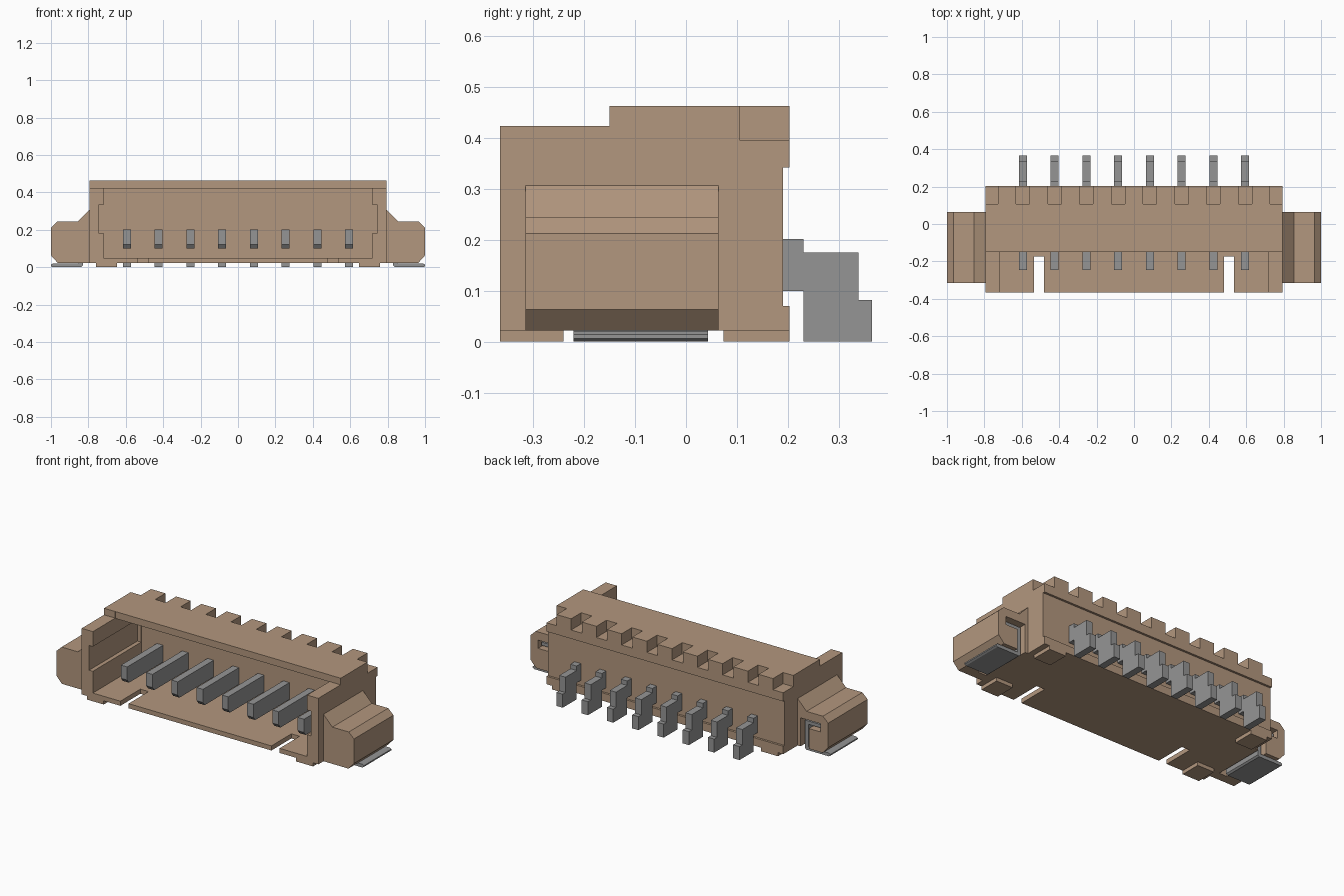
import bpy, bmesh

cube = bpy.data.objects.get("Cube")
if cube:
    bpy.data.objects.remove(cube, do_unlink=True)


def material(name, rgb):
    m = bpy.data.materials.new(name)
    m.use_nodes = True
    m.diffuse_color = (*rgb, 1)
    bsdf = m.node_tree.nodes["Principled BSDF"]
    bsdf.inputs["Base Color"].default_value = (*rgb, 1)
    bsdf.inputs["Roughness"].default_value = 0.6
    return m


TAN = material("tan plastic", (0.45, 0.31, 0.21))
METAL = material("grey metal", (0.30, 0.30, 0.30))


def prism(name, points, axis, lo, hi, mat):
    """Extrude a profile: (y, z) points along x, or (x, z) points along y."""
    bm = bmesh.new()
    rings = []
    for t in (lo, hi):
        rings.append([bm.verts.new((t, a, b) if axis == "x" else (a, t, b))
                      for a, b in points])
    n = len(points)
    bm.faces.new(rings[0])
    bm.faces.new(rings[1])
    for i in range(n):
        j = (i + 1) % n
        bm.faces.new((rings[0][i], rings[0][j], rings[1][j], rings[1][i]))
    bmesh.ops.recalc_face_normals(bm, faces=bm.faces)
    mesh = bpy.data.meshes.new(name)
    bm.to_mesh(mesh)
    bm.free()
    mesh.materials.append(mat)
    obj = bpy.data.objects.new(name, mesh)
    bpy.context.collection.objects.link(obj)
    return obj


def box(name, x0, x1, y0, y1, z0, z1, mat):
    return prism(name, [(y0, z0), (y1, z0), (y1, z1), (y0, z1)], "x", x0, x1, mat)


def cut(obj, cutter):
    """Subtract the cutter from the object and discard it."""
    mod = obj.modifiers.new("cut", "BOOLEAN")
    mod.operation = "DIFFERENCE"
    mod.solver = "EXACT"
    mod.object = cutter
    bpy.context.view_layer.objects.active = obj
    bpy.ops.object.modifier_apply(modifier=mod.name)
    bpy.data.objects.remove(cutter, do_unlink=True)


PINS = [-0.594 + i * 1.188 / 7 for i in range(8)]

# Housing: side profile with raised roof and recessed back
housing = prism("housing", [
    (-0.365, 0.022), (0.203, 0.022), (0.203, 0.07), (0.19, 0.07), (0.19, 0.342),
    (0.203, 0.342), (0.203, 0.463), (-0.15, 0.463), (-0.15, 0.423), (-0.365, 0.423),
], "x", -0.795, 0.795, TAN)

# Front cavity, open above ahead of the roof
cut(housing, prism("cavity_cutter", [
    (-0.5, 0.05), (0.1, 0.05), (0.1, 0.421), (-0.1495, 0.421), (-0.1495, 0.6),
    (-0.5, 0.6)], "x", -0.72, 0.72, TAN))

# Guide grooves in the side walls
cut(housing, box("groove_cutter", -0.745, 0.745, -0.5, 0.099, 0.182, 0.332, TAN))

# Floor slots
for s in (-1, 1):
    cut(housing, box("slot_cutter", s * 0.48, s * 0.535, -0.5, -0.173, -0.1, 0.1, TAN))

# Notches along the rear top edge, plus the two corners
for x in PINS:
    cut(housing, box("notch_cutter", x - 0.036, x + 0.036, 0.106, 0.3, 0.395, 0.6, TAN))
for s in (-1, 1):
    cut(housing, box("corner_cutter", s * 0.727, s * 0.9, 0.106, 0.3, 0.395, 0.6, TAN))

for s, side in ((1, "left"), (-1, "right")):
    # Standoff feet
    for end, y0, y1 in (("front", -0.365, -0.24), ("back", 0.074, 0.203)):
        box(f"{end}_{side}_foot", s * 0.647, s * 0.76, y0, y1, 0.0, 0.024, TAN)

    # Chamfered mounting ear with a hooked slit open at the back
    ear = prism(f"{side}_ear", [(s * x, z) for x, z in [
        (0.785, 0.022), (0.963, 0.022), (1.0, 0.063), (1.0, 0.212), (0.965, 0.245),
        (0.855, 0.245), (0.795, 0.307), (0.785, 0.307)]], "y", -0.315, 0.064, TAN)
    cut(ear, prism("slit_cutter", [(s * x, z) for x, z in [
        (0.815, -0.1), (0.87, -0.1), (0.87, 0.145), (0.95, 0.145), (0.95, 0.195),
        (0.815, 0.195)]], "y", -0.26, 0.2, TAN))

    # Solder bracket: hook inside the slit, upright and flat tab below
    prism(f"{side}_bracket", [(s * x, z) for x, z in [
        (0.84, 0.0), (0.99, 0.0), (1.0, 0.006), (1.0, 0.014), (0.99, 0.02),
        (0.852, 0.02), (0.852, 0.158), (0.94, 0.158), (0.94, 0.178),
        (0.83, 0.178), (0.83, 0.008)]], "y", -0.221, 0.043, METAL)

# Stepped contact pins
for i, x in enumerate(PINS):
    prism(f"pin_{i + 1}", [
        (-0.245, 0.122), (-0.228, 0.1), (0.231, 0.1), (0.231, 0.0), (0.365, 0.0),
        (0.365, 0.082), (0.338, 0.082), (0.338, 0.175), (0.231, 0.175),
        (0.231, 0.202), (-0.245, 0.202)], "x", x - 0.021, x + 0.021, METAL)
